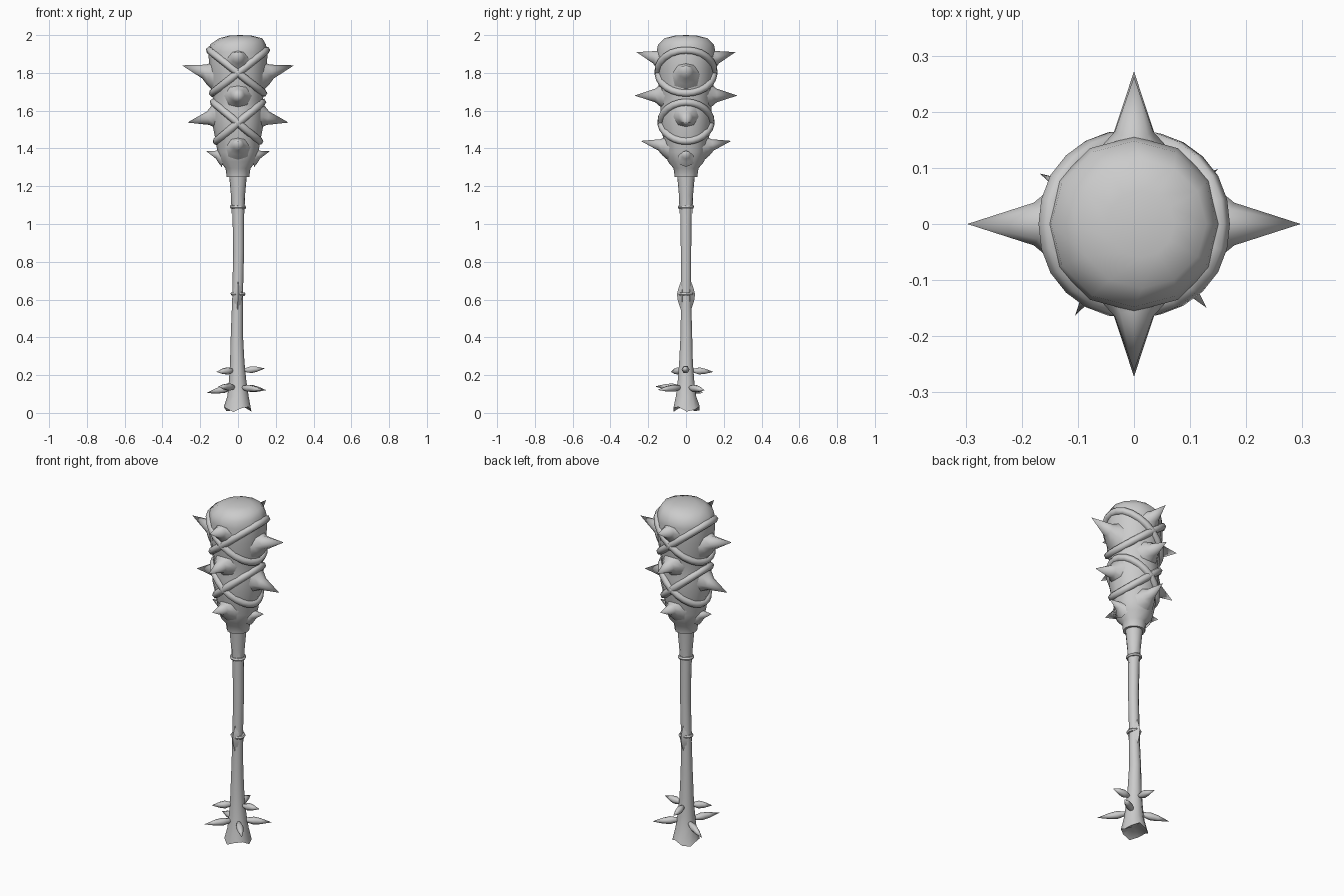
import bpy, bmesh, math
from mathutils import Vector

if "Cube" in bpy.data.objects:
    bpy.data.objects.remove(bpy.data.objects["Cube"])

TAU = 2 * math.pi


def finish(name, bm, angle=50):
    bmesh.ops.remove_doubles(bm, verts=bm.verts, dist=1e-5)
    bmesh.ops.recalc_face_normals(bm, faces=bm.faces)
    me = bpy.data.meshes.new(name)
    bm.to_mesh(me)
    bm.free()
    ob = bpy.data.objects.new(name, me)
    bpy.context.collection.objects.link(ob)
    bpy.ops.object.select_all(action='DESELECT')
    ob.select_set(True)
    bpy.context.view_layer.objects.active = ob
    bpy.ops.object.shade_smooth_by_angle(angle=math.radians(angle))
    return ob


def skin(bm, rings, start=None, end=None):
    """Bridge rings of points and close the ends with fans to a point."""
    loops = [[bm.verts.new(p) for p in r] for r in rings]
    n = len(loops[0])
    for a, b in zip(loops, loops[1:]):
        for i in range(n):
            j = (i + 1) % n
            bm.faces.new((a[i], a[j], b[j], b[i]))
    for loop, p in ((loops[0], start), (loops[-1], end)):
        if p is not None:
            v = bm.verts.new(p)
            for i in range(n):
                bm.faces.new((loop[i], loop[(i + 1) % n], v))


def ring(z, r, n, cx=0, cy=0, wob=lambda a: 0):
    return [(cx + r * math.cos(TAU * i / n), cy + r * math.sin(TAU * i / n), z + wob(TAU * i / n))
            for i in range(n)]


def spike(name, base, tip, prof, n=8, close_base=False):
    """Pointed shape from base to tip; prof holds (fraction, radius)."""
    base, tip = Vector(base), Vector(tip)
    q = (tip - base).to_track_quat('Z', 'Y')
    rings = [[base.lerp(tip, t) + q @ Vector((r * math.cos(TAU * i / n), r * math.sin(TAU * i / n), 0))
              for i in range(n)] for t, r in prof]
    bm = bmesh.new()
    skin(bm, rings, base if close_base else None, tip)
    return finish(name, bm, 60)


# Club head
HEAD = [(1.25, .06), (1.295, .066), (1.33, .096), (1.38, .108), (1.45, .12), (1.53, .136), (1.60, .136),
        (1.66, .132), (1.73, .145), (1.82, .153), (1.91, .156), (1.95, .148), (1.983, .115)]


def head_r(z):
    for (z0, r0), (z1, r1) in zip(HEAD, HEAD[1:]):
        if z0 <= z <= z1:
            return r0 + (r1 - r0) * (z - z0) / (z1 - z0)
    return HEAD[-1][1]


bm = bmesh.new()
skin(bm, [ring(z, r, 12, .014 if z > 1.97 else 0) for z, r in HEAD]
     + [ring(1.997, .06, 12, .012)], (0, 0, 1.25), (.01, 0, 2.0))
finish("club_head", bm)

# Crossed straps: tilted loops hugging the head
for k, (z0, s) in enumerate([(1.80, .8), (1.80, -.8), (1.535, .85), (1.535, -.85)]):
    cu = bpy.data.curves.new("strap", 'CURVE')
    cu.dimensions = '3D'
    cu.bevel_depth = .021
    cu.bevel_resolution = 1
    sp = cu.splines.new('POLY')
    N = 24
    sp.points.add(N - 1)
    sp.use_cyclic_u = True
    for i in range(N):
        a = TAU * i / N
        r = .14
        for _ in range(8):
            r = head_r(z0 + s * r * math.cos(a)) - .004
        sp.points[i].co = (r * math.cos(a), r * math.sin(a), z0 + s * r * math.cos(a), 1)
    sp.use_smooth = True
    ob = bpy.data.objects.new("strap_%d" % (k + 1), cu)
    bpy.context.collection.objects.link(ob)

# Flared head spikes: (axis, base z, tip z, base distance, tip distance, scale)
FLARE = [(0, .092), (.24, .064), (.40, .038)]
for axis, zb, zt, d0, d1, sc in [('x', 1.785, 1.84, .10, .297, 1), ('x', 1.575, 1.537, .085, .268, .95),
                                 ('x', 1.355, 1.385, .07, .168, .6), ('y', 1.865, 1.91, .10, .262, .9),
                                 ('y', 1.68, 1.68, .09, .272, .95), ('y', 1.405, 1.44, .075, .24, .8)]:
    for sgn in (-1, 1):
        vec = lambda d, z: (sgn * d, 0, z) if axis == 'x' else (0, sgn * d, z)
        spike("head_spike", vec(d0, zb), vec(d1, zt), [(t, r * sc) for t, r in FLARE])

# Handle with a flared ragged butt
bm = bmesh.new()
rag = lambda a: .015 * math.cos(3 * a + 2.6)
HANDLE = [(.09, .056, 0, 0), (.17, .046, -.002, 0), (.27, .038, -.004, 0), (.42, .032, -.006, .002),
          (.62, .028, -.002, 0), (.85, .029, .003, 0), (1.0, .03, .002, 0), (1.26, .036, 0, 0)]
skin(bm, [ring(.02, .073, 10, -.002, .003, rag)] + [ring(z, r, 10, x, y) for z, r, x, y in HANDLE],
     (0, 0, .05), (0, 0, 1.26))
finish("handle", bm)

# Sleeve under the head with a jagged lower edge
bm = bmesh.new()
jag = lambda a: -.045 * math.cos(4 * a)
skin(bm, [ring(1.085, .034, 16, wob=jag), ring(1.15, .037, 16), ring(1.26, .047, 16)],
     None, (0, 0, 1.26))
finish("handle_sleeve", bm)

# Thin bindings on the handle
for z, R in [(1.09, .034), (.63, .030)]:
    bpy.ops.mesh.primitive_torus_add(major_radius=R, minor_radius=.010, major_segments=14,
                                     minor_segments=6, location=(0, 0, z), rotation=(.06, .05, 0))
    bpy.context.object.name = "handle_binding"
    bpy.ops.object.shade_smooth_by_angle()

# Pointed splints held by the lower binding
for sgn in (-1, 1):
    spike("handle_splint", (-.002, sgn * .022, .53), (0, sgn * .022, .71),
          [(.35, .021), (.55, .026), (.7, .019)], 4, True)

# Butt spikes: slim double-pointed spines
for tip in [(.143, -.005, .235), (-.02, .145, .217), (-.115, -.08, .217),
            (-.168, .09, .105), (.15, .098, .12), (-.105, -.163, .14), (.13, -.15, .122)]:
    d = Vector((tip[0], tip[1], 0)).normalized() * .025
    zb = .225 if tip[2] > .2 else .135
    spike("butt_spike", (d.x, d.y, zb), tip, [(.12, .012), (.38, .021), (.62, .016)], 6, True)
